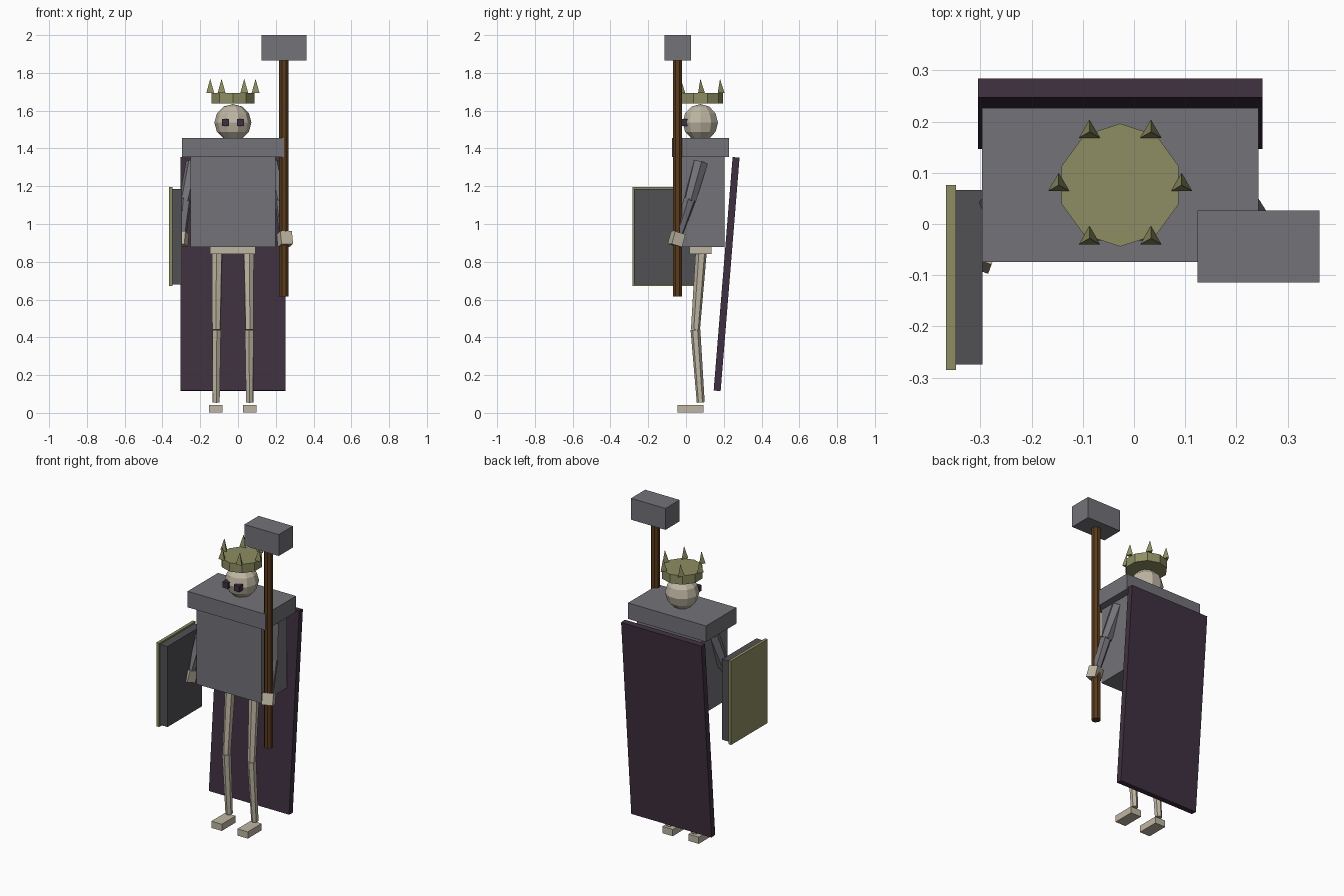
import bpy
from math import pi, cos, sin, radians
from mathutils import Vector

if "Cube" in bpy.data.objects:
    bpy.data.objects.remove(bpy.data.objects["Cube"], do_unlink=True)


def material(name, rgb):
    m = bpy.data.materials.new(name)
    m.use_nodes = True
    m.diffuse_color = (*rgb, 1)
    m.node_tree.nodes["Principled BSDF"].inputs["Base Color"].default_value = (*rgb, 1)
    return m


STEEL = material("steel_grey", (0.17, 0.17, 0.19))
DARK = material("dark_grey", (0.082, 0.082, 0.09))
GOLD = material("dull_gold", (0.27, 0.27, 0.125))
BONE = material("bone", (0.52, 0.47, 0.37))
PURPLE = material("dark_purple", (0.05, 0.03, 0.052))
WOOD = material("brown_wood", (0.1, 0.043, 0.012))

CX, CY = -0.027, 0.076  # body axis


def finish(name, mat):
    ob = bpy.context.object
    ob.name = name
    ob.data.materials.append(mat)
    return ob


def box(name, mat, centre, size, rot=(0, 0, 0)):
    bpy.ops.mesh.primitive_cube_add(size=1, location=centre, rotation=rot)
    ob = finish(name, mat)
    ob.scale = size
    return ob


def limb(name, mat, a, b, r1, r2, sides=6, turn=0.0):
    """Tapered prism from point a to point b."""
    a, b = Vector(a), Vector(b)
    d = b - a
    bpy.ops.mesh.primitive_cone_add(vertices=sides, radius1=r1, radius2=r2, depth=d.length)
    ob = finish(name, mat)
    ob.location = (a + b) / 2
    ob.rotation_mode = 'QUATERNION'
    ob.rotation_quaternion = d.to_track_quat('Z', 'Y')
    for v in ob.data.vertices:
        x, y = v.co.x, v.co.y
        v.co.x = x * cos(turn) - y * sin(turn)
        v.co.y = x * sin(turn) + y * cos(turn)
    return ob


# Torso, shoulder plate and pelvis
box("torso", STEEL, (CX, CY, 1.117), (0.45, 0.256, 0.48))
box("shoulder_plate", STEEL, (CX, CY, 1.404), (0.54, 0.301, 0.1))
box("pelvis", BONE, (CX, CY, 0.86), (0.24, 0.116, 0.04))

# Head and eyes
bpy.ops.mesh.primitive_uv_sphere_add(segments=10, ring_count=6, radius=0.098,
                                     location=(CX, CY, 1.537), rotation=(0, 0, pi / 2))
finish("head", BONE)

# Limbs, mirrored about the body axis
for s, side in ((1, "left"), (-1, "right")):
    def at(x, y, z):
        return (CX + s * x, y, z)

    box(side + "_eye", PURPLE, at(0.039, -0.012, 1.537), (0.037, 0.04, 0.037))

    limb(side + "_upper_arm", STEEL, at(0.208, 0.076, 1.325), at(0.252, 0.02, 1.12), 0.042, 0.034)
    limb(side + "_forearm", STEEL, at(0.252, 0.02, 1.13), at(0.272, -0.042, 0.94), 0.033, 0.025)
    box(side + "_hand", BONE, at(0.275, -0.05, 0.92), (0.065, 0.06, 0.07),
        (radians(-16), 0, s * radians(20)))

    limb(side + "_thigh", BONE, at(0.083, 0.08, 0.85), at(0.087, 0.05, 0.44), 0.03, 0.024)
    limb(side + "_shin", BONE, at(0.087, 0.05, 0.44), at(0.089, 0.078, 0.055), 0.026, 0.021)
    box(side + "_foot", BONE, at(0.09, 0.024, 0.022), (0.072, 0.137, 0.042))

# Crown band with a ring of three-sided spikes
limb("crown_band", GOLD, (CX, CY, 1.638), (CX, CY, 1.693), 0.12, 0.12, 10)
for i in range(6):
    a = i * pi / 3
    x, y = CX + 0.12 * cos(a), CY + 0.12 * sin(a)
    bpy.ops.mesh.primitive_cone_add(vertices=3, radius1=0.024, radius2=0, depth=0.075,
                                    location=(x, y, 1.731))
    finish("crown_spike_%d" % (i + 1), GOLD)

# Cloak, leaning back towards the top
box("cloak", PURPLE, (CX, 0.215, 0.735), (0.555, 0.037, 1.24), (-0.081, 0, 0))

# War hammer in the left hand
limb("hammer_shaft", WOOD, (0.243, -0.045, 0.615), (0.243, -0.045, 1.9), 0.027, 0.027, 8, pi / 8)
box("hammer_head", STEEL, (0.243, -0.044, 1.933), (0.238, 0.14, 0.134))

# Shield on the right arm, with a gold outer plate
box("shield_body", DARK, (-0.322, -0.104, 0.933), (0.052, 0.34, 0.504))
box("shield_plate", GOLD, (-0.357, -0.104, 0.933), (0.019, 0.361, 0.524))
